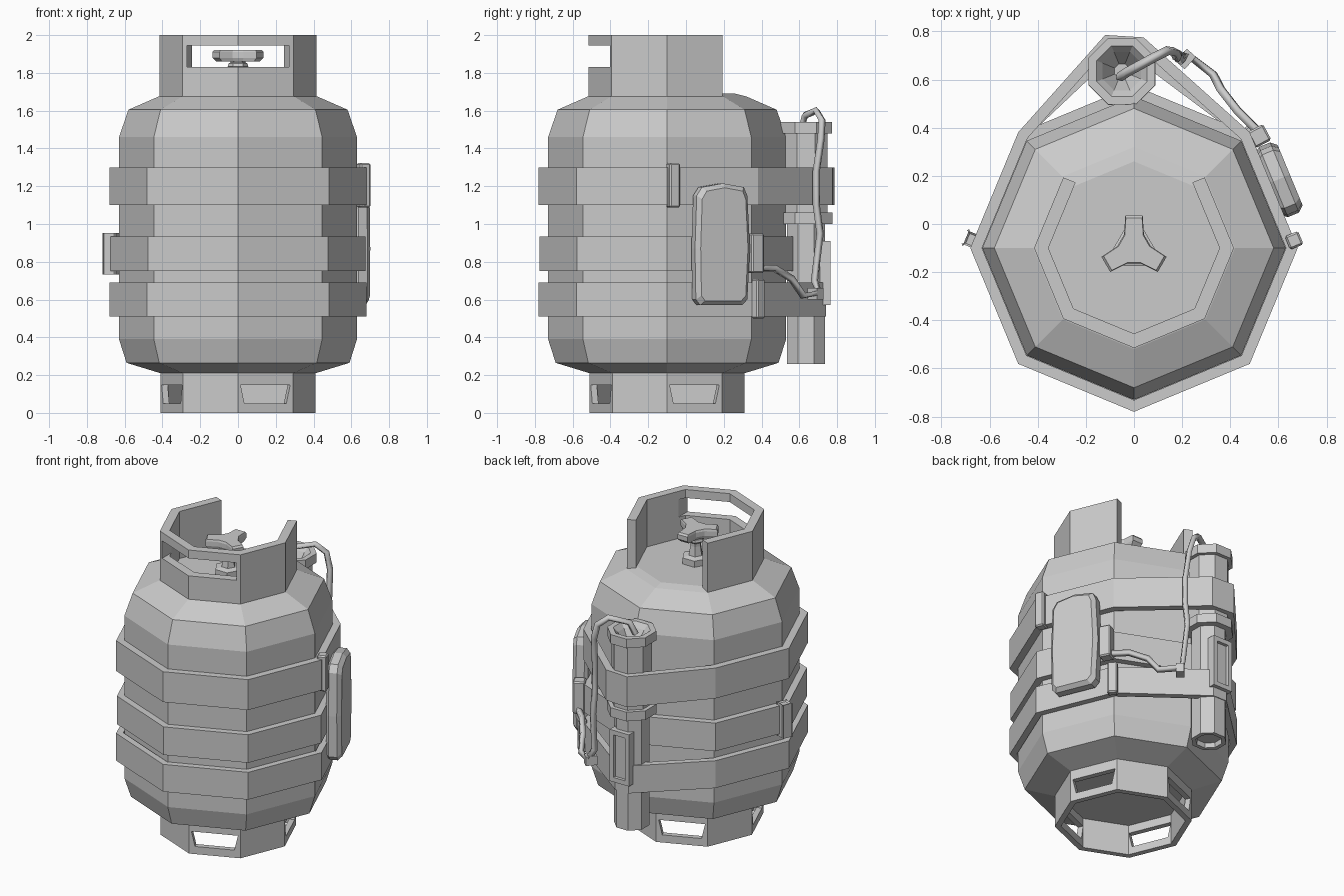
import bpy, bmesh
from math import radians, cos, sin, pi
from mathutils import Vector, Matrix

if "Cube" in bpy.data.objects:
    bpy.data.objects.remove(bpy.data.objects["Cube"])

CY = -0.1                 # tank axis in y
C8 = cos(pi / 8)          # octagon apothem / radius


def finish(name, bm):
    bmesh.ops.recalc_face_normals(bm, faces=bm.faces)
    me = bpy.data.meshes.new(name)
    bm.to_mesh(me)
    bm.free()
    ob = bpy.data.objects.new(name, me)
    bpy.context.collection.objects.link(ob)
    return ob


def loft(name, loops, closed=False):
    """Skin a row of equal-length point loops, capping the ends."""
    bm = bmesh.new()
    rows = [[bm.verts.new(p) for p in lp] for lp in loops]
    pairs = list(zip(rows, rows[1:])) + ([(rows[-1], rows[0])] if closed else [])
    n = len(rows[0])
    for a, b in pairs:
        for i in range(n):
            j = (i + 1) % n
            bm.faces.new((a[i], a[j], b[j], b[i]))
    if not closed:
        bm.faces.new(rows[0])
        bm.faces.new(rows[-1])
    return finish(name, bm)


def polar(r, deg, x=0, y=CY):
    return Vector((x + r * cos(radians(deg)), y + r * sin(radians(deg))))


def lathe(name, profile, x=0, y=CY, turn=0, n=8):
    return loft(name, [[(*polar(r, turn + 360 * i / n, x, y), z) for i in range(n)]
                       for r, z in profile])


def strip(name, path, t, z0, z1, closed=True):
    """Flat strap along an outer path (counter-clockwise), thickness t inward."""
    loops, n = [], len(path)
    for i, p in enumerate(path):
        a = path[i - 1] if closed or i else None
        b = path[(i + 1) % n] if closed or i < n - 1 else None
        dirs = [d.normalized() for d in ((p - a) if a else None, (b - p) if b else None) if d]
        nrm = [Vector((-d.y, d.x)) for d in dirs]
        m = sum(nrm, Vector((0, 0))).normalized()
        q = p + m * t / m.dot(nrm[0])
        loops.append([(*p, z0), (*p, z1), (*q, z1), (*q, z0)])
    return loft(name, loops, closed)


def box(name, loc, size, rot=0, bevel=0):
    bm = bmesh.new()
    bmesh.ops.create_cube(bm, size=1)
    bm.transform(Matrix.Translation(loc) @ Matrix.Rotation(radians(rot), 4, 'Z')
                 @ Matrix.Diagonal((*size, 1)))
    if bevel:
        bmesh.ops.bevel(bm, geom=bm.edges[:], offset=bevel, segments=1, affect='EDGES')
    return finish(name, bm)


def cut(ob, cutter):
    mod = ob.modifiers.new("cut", 'BOOLEAN')
    mod.operation, mod.solver, mod.object = 'DIFFERENCE', 'EXACT', cutter
    bpy.context.view_layer.objects.active = ob
    bpy.ops.object.modifier_apply(modifier=mod.name)
    bpy.data.objects.remove(cutter)


# Tank body
lathe("tank_body", [(.40, .2), (.41, .21), (.59, .265), (.63, .39), (.63, 1.46),
                    (.58, 1.605), (.42, 1.675), (.36, 1.69)])

# Foot ring with four tapered openings
octagon = [polar(.41, 45 * i) for i in range(8)]
foot = strip("foot_ring", octagon, .035, 0, .21)
for k in range(4):
    a = 22.5 + 90 * k
    radial, tang = polar(1, a, 0, 0), polar(1, a + 90, 0, 0)
    quad = [(-.12, .05), (.12, .05), (.142, .147), (-.142, .147)]
    cut(foot, loft("foot_cutter", [[(*(Vector((0, CY)) + radial * d + tang * t), z)
                                    for t, z in quad] for d in (.30, .5)]))

# Collar, open at the back, with a front window
collar = strip("collar", [polar(.415, a) for a in range(135, 406, 45)], .055, 1.67, 2, False)
cut(collar, box("collar_cutter", (0, -.45, 1.8875), (.54, .3, .115)))

# Valve stem and three-lobed handle
lathe("valve_stem", [(.085, 1.68), (.085, 1.73), (.045, 1.74), (.035, 1.80), (.035, 1.82),
                     (.055, 1.835), (.05, 1.85), (.04, 1.855), (.04, 1.88)], n=6)
lobes = []
for a in (90, 210, 330):
    lobes += [polar(.14, a - 15), polar(.14, a + 15), polar(.07, a + 36), polar(.07, a + 84)]
mid = Vector((0, CY))
loft("valve_handle", [[(*(mid + (p - mid) * s), z) for p in lobes]
                      for s, z in ((.85, 1.86), (1, 1.88), (1, 1.91), (.93, 1.922))])

# Straps: the upper and lower ones also wrap the torch
wrap = [polar(.68, a) for a in range(135, 406, 45)]
strip("upper_strap", wrap + [Vector((.04, .775)), Vector((-.12, .785))], .045, 1.1, 1.3)
strip("middle_strap", [polar(.675, 45 * i) for i in range(8)], .05, .75, .935)
strip("lower_strap", wrap + [Vector((.0, .74)), Vector((-.1, .74))], .04, .51, .69)

# Strap buckles
box("upper_buckle", (.665, -.068, 1.205), (.06, .06, .235), 22.5, .008)
box("middle_buckle", (-.67, -.068, .842), (.06, .06, .205), 157.5, .008)
box("lower_buckle", (.487, .383, .605), (.05, .06, .21), 45, .008)

# Torch with flange, head rim and funnel
tube = [(.07, .29), (.075, .26), (.1, .26), (.1, 1.0), (.14, 1.0), (.14, 1.06), (.115, 1.06),
        (.115, 1.48), (.138, 1.48), (.138, 1.54), (.105, 1.54), (.08, 1.51), (.03, 1.42)]
lathe("torch", [(r / C8, z) for r, z in tube], -.05, .635, 22.5)

# Torch switch: framed recessed plate
loft("torch_switch", [[(-.05 + sx * w, y, .74 + sz * h)
                       for sx, sz in ((-1, -1), (1, -1), (1, 1), (-1, 1))]
                      for w, h, y in ((.07, .17, .71), (.07, .17, .765),
                                      (.043, .14, .765), (.043, .14, .745))])

# Handset: chamfered slab lying on the right-hand face
outline = [(-.13, .57), (.11, .57), (.14, .60), (.155, .87), (.14, 1.15), (.12, 1.195),
           (0, 1.215), (-.12, 1.195), (-.15, 1.15), (-.16, .87), (-.155, .60)]
radial, tang = polar(1, 22.5, 0, 0), polar(1, 112.5, 0, 0)
loft("handset", [[(*(Vector((0, CY)) + radial * d + tang * (.034 + t * s)),
                   .89 + (z - .89) * (1 - (1 - s) * .5)) for t, z in outline]
                 for d, s in ((.62, .9), (.64, 1), (.69, 1), (.715, .86))])

# Connector beside the handset
box("connector", (.52, .365, .845), (.075, .075, .21), 28, .008)

# Cable from the torch head down to the connector
cable = [(-.06, .61, 1.50), (-.03, .63, 1.575), (.08, .69, 1.60), (.14, .72, 1.55),
         (.17, .715, 1.45), (.18, .69, 1.28), (.18, .69, 1.1), (.18, .71, .95),
         (.19, .68, .70), (.22, .705, .635), (.33, .62, .62), (.36, .56, .71),
         (.43, .47, .765), (.52, .38, .765)]
cu = bpy.data.curves.new("cable", 'CURVE')
cu.dimensions = '3D'
cu.bevel_depth, cu.bevel_resolution, cu.use_fill_caps = .02, 0, True
sp = cu.splines.new('POLY')
sp.points.add(len(cable) - 1)
for pt, co in zip(sp.points, cable):
    pt.co = (*co, 1)
bpy.context.collection.objects.link(bpy.data.objects.new("cable", cu))
# Flat clip holding the cable against the lower strap
box("cable_clip", (.215, .685, .63), (.07, .05, .06), 48)
